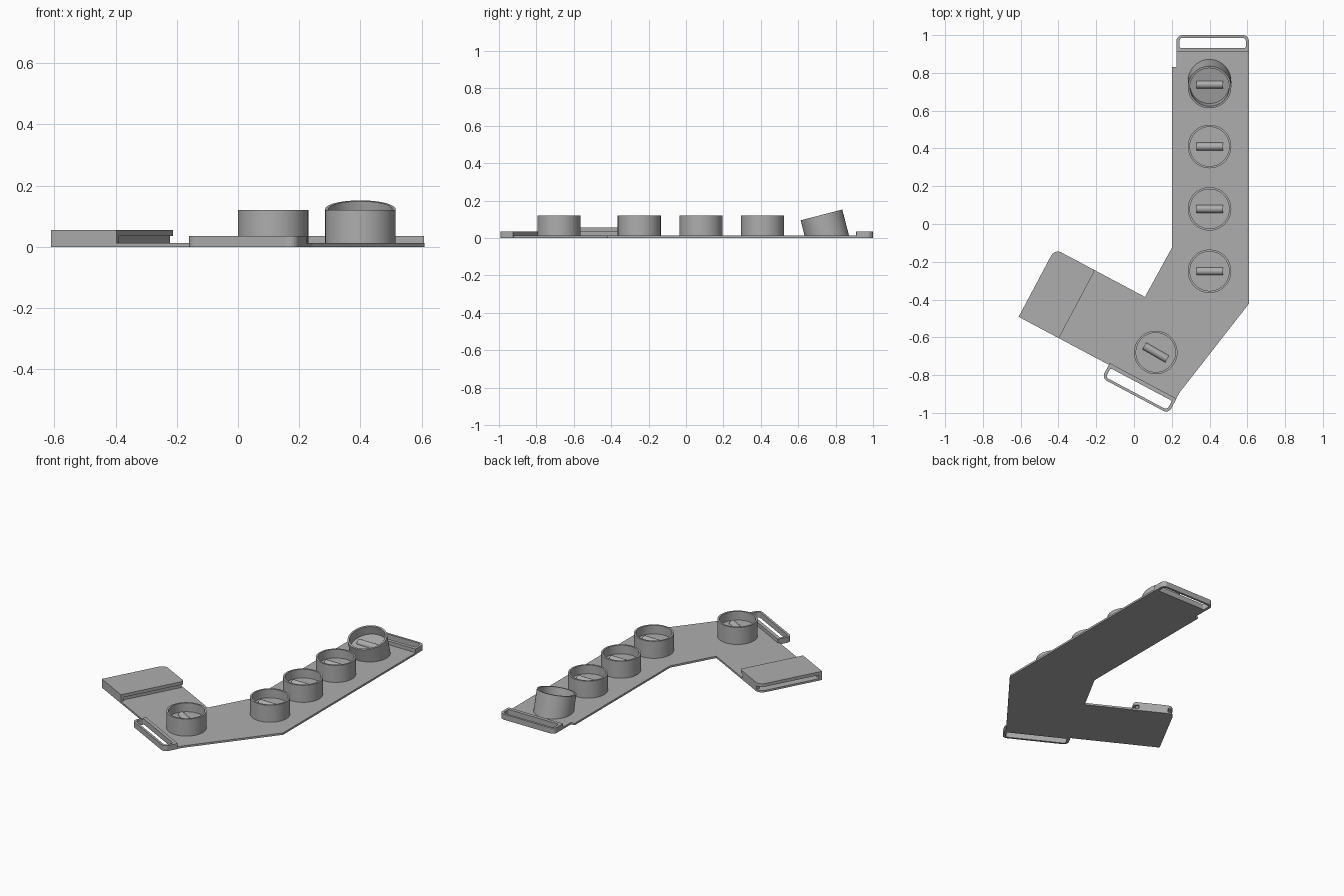
import bpy, bmesh, math
from mathutils import Matrix, Vector

if "Cube" in bpy.data.objects:
    bpy.data.objects.remove(bpy.data.objects["Cube"])

grey = bpy.data.materials.new("mid_grey")
grey.diffuse_color = (0.42, 0.42, 0.42, 1)
grey.use_nodes = True
grey.node_tree.nodes["Principled BSDF"].inputs["Base Color"].default_value = grey.diffuse_color

# Side arm frame: local x runs along the arm, local y across it
ARM = Matrix.Translation((0.058, -0.386, 0)) @ Matrix.Rotation(math.radians(-28), 4, 'Z')


def finish(name, bm, matrix=Matrix(), smooth=False):
    bmesh.ops.recalc_face_normals(bm, faces=bm.faces)
    bm.transform(matrix)
    me = bpy.data.meshes.new(name)
    bm.to_mesh(me)
    bm.free()
    me.materials.append(grey)
    ob = bpy.data.objects.new(name, me)
    bpy.context.collection.objects.link(ob)
    if smooth:
        bpy.context.view_layer.objects.active = ob
        ob.select_set(True)
        bpy.ops.object.shade_smooth_by_angle(angle=math.radians(30))
        ob.select_set(False)
    return ob


def prism(name, pts, z0, z1, matrix=Matrix()):
    bm = bmesh.new()
    f = bm.faces.new([bm.verts.new((x, y, z0)) for x, y in pts])
    r = bmesh.ops.extrude_face_region(bm, geom=[f])
    bmesh.ops.translate(bm, vec=(0, 0, z1 - z0),
                        verts=[v for v in r["geom"] if isinstance(v, bmesh.types.BMVert)])
    return finish(name, bm, matrix)


def rounded(x0, y0, x1, y1, radii, n=5):
    """Rectangle with one radius per corner, starting lower left, anticlockwise."""
    pts = []
    corners = [(x0, y0, 1, 1), (x1, y0, -1, 1), (x1, y1, -1, -1), (x0, y1, 1, -1)]
    for i, ((x, y, sx, sy), r) in enumerate(zip(corners, radii)):
        for k in range(n + 1):
            a = math.pi + math.pi / 2 * (i + k / n)
            pts.append((x + sx * r + r * math.cos(a), y + sy * r + r * math.sin(a)))
    return pts if min(radii) > 0 else list(dict.fromkeys((round(a, 5), round(b, 5)) for a, b in pts))


def strap_loop(name, matrix, length):
    """Flat ring whose base bar sits at y = 0 and whose bow reaches y = 0.09."""
    outer = rounded(0, 0, length, 0.09, (0.001, 0.001, 0.03, 0.03))
    inner = rounded(0.016, 0.022, length - 0.016, 0.076, (0.008, 0.008, 0.018, 0.018))
    bm = bmesh.new()
    rings = [[bm.verts.new((x, y, z)) for x, y in p]
             for p, z in ((outer, 0), (outer, 0.035), (inner, 0.035), (inner, 0))]
    n = len(outer)
    for j in range(4):
        a, b = rings[j], rings[(j + 1) % 4]
        for i in range(n):
            k = (i + 1) % n
            bm.faces.new((a[i], a[k], b[k], b[i]))
    finish(name, bm, matrix)


def cup(name, matrix, top=0.12, bottom=0.005, clip=False):
    """Open cup with a raised floor and a rounded bar across it."""
    floor = top - 0.055
    prof = [(0, bottom), (0.115, bottom), (0.115, top), (0.104, top), (0.104, floor), (0, floor)]
    bm = bmesh.new()
    vs = [bm.verts.new((r, 0, z)) for r, z in prof]
    es = [bm.edges.new(p) for p in zip(vs, vs[1:])]
    bmesh.ops.spin(bm, geom=vs + es, cent=(0, 0, 0), axis=(0, 0, 1),
                   angle=2 * math.pi, steps=48, use_merge=True)
    bmesh.ops.remove_doubles(bm, verts=bm.verts, dist=1e-5)
    bm.transform(matrix)
    if clip:
        bmesh.ops.bisect_plane(bm, geom=bm.verts[:] + bm.edges[:] + bm.faces[:],
                               plane_co=(0, 0, 0.005), plane_no=(0, 0, 1), clear_inner=True)
        bmesh.ops.holes_fill(bm, edges=[e for e in bm.edges if e.is_boundary])
    finish(name, bm, smooth=True)
    # Half-round bar on the cup floor
    bm = bmesh.new()
    ends = [[bm.verts.new((x, 0.021 * math.cos(a), floor - 0.002 + 0.021 * math.sin(a)))
             for a in (math.pi * i / 10 for i in range(11))] for x in (-0.07, 0.07)]
    for i in range(11):
        k = (i + 1) % 11
        bm.faces.new((ends[0][i], ends[0][k], ends[1][k], ends[1][i]))
    bm.faces.new(ends[0])
    bm.faces.new(ends[1])
    finish(name + "_bar", bm, matrix, smooth=True)


def arm(x, y):
    p = ARM @ Vector((x, y, 0))
    return (p.x, p.y)


# Bent base plate, with a rounded corner at the free end of the arm
END, LID, W = -0.541, -0.30, -0.407
plate = [(0.61, 0.92), (0.225, 0.92), (0.225, 0.83), (0.20, 0.83), (0.20, -0.127), (0.058, -0.386)]
plate += [arm(END + 0.04 * (1 - math.sin(t)), -0.04 * (1 - math.cos(t)))
          for t in (math.pi / 2 * i / 5 for i in range(6))]
plate += [arm(END, W), arm(0.398, W), (0.243, -0.89), (0.61, -0.42)]
prism("base_plate", plate, 0, 0.012)

# Strap pocket at the arm end: lid, two side walls and a back wall
prism("pocket_lid", rounded(END, W, LID, 0, (0, 0, 0.015, 0.04)), 0.035, 0.055, ARM)
prism("pocket_front_wall", rounded(END, W, LID, W + 0.02, (0, 0, 0, 0)), 0.01, 0.036, ARM)
prism("pocket_rear_wall", rounded(END + 0.035, -0.02, LID - 0.03, 0, (0, 0, 0, 0)), 0.01, 0.036, ARM)
prism("pocket_back_wall", rounded(LID - 0.04, W + 0.01, LID - 0.012, -0.01, (0, 0, 0, 0)), 0.01, 0.036, ARM)

# Strap loops
strap_loop("rear_strap_loop", Matrix.Translation((0.225, 0.91, 0)), 0.383)
strap_loop("arm_strap_loop", ARM @ Matrix.Translation((0.40, -0.397, 0)) @ Matrix.Rotation(math.pi, 4, 'Z'), 0.40)

# Cups: three upright in a row, one on the arm, one tilted at the rear
for i, y in enumerate((-0.25, 0.08, 0.41)):
    cup(f"row_cup_{i + 1}", Matrix.Translation((0.4, y, 0)))
cup("arm_cup", Matrix.Translation((0.115, -0.68, 0)) @ Matrix.Rotation(math.radians(-30), 4, 'Z'))
cup("tilted_cup", Matrix.Translation((0.4, 0.756, 0)) @ Matrix.Rotation(math.radians(14.5), 4, 'X'),
    top=0.127, bottom=-0.06, clip=True)
